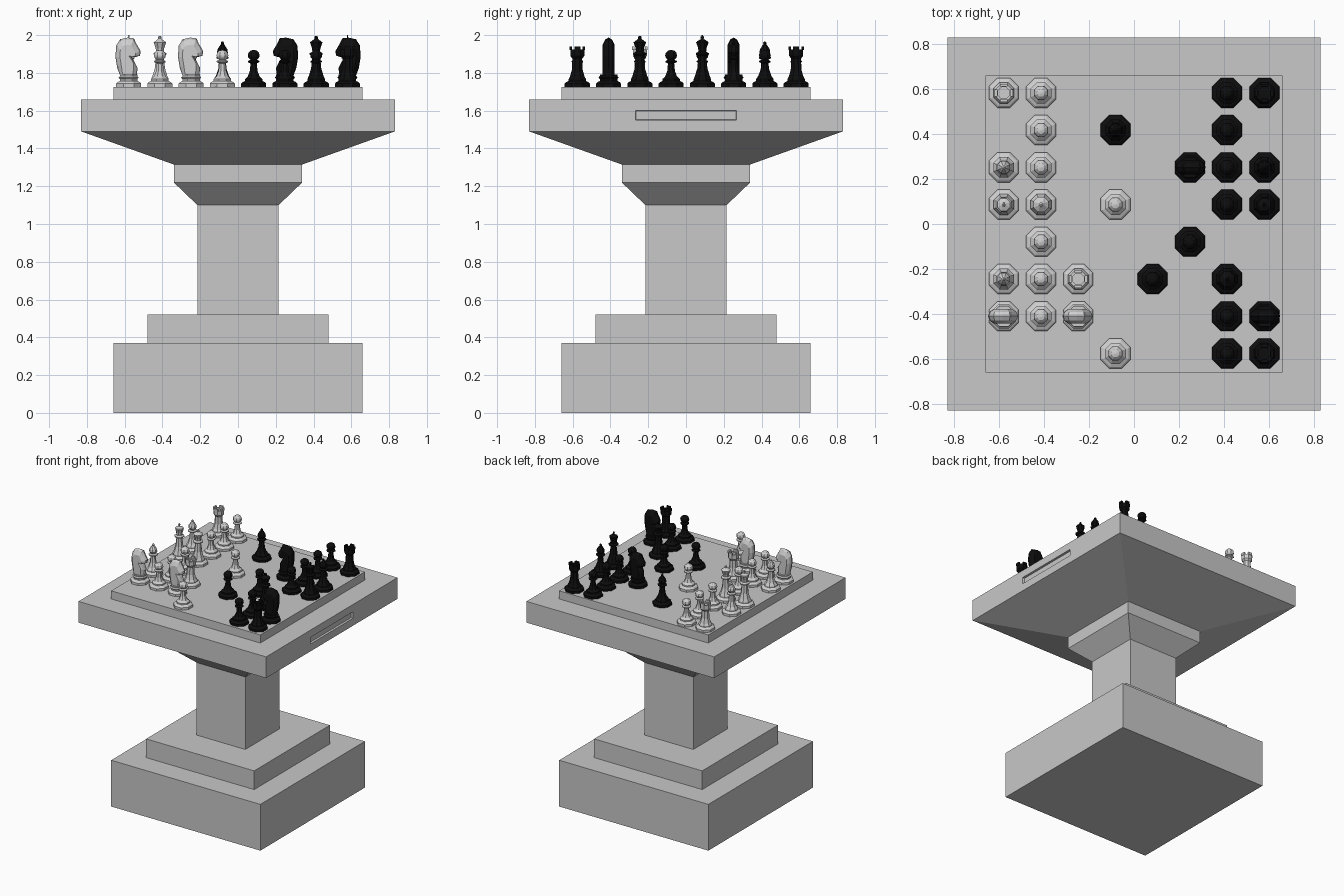
import bpy, bmesh, math
from mathutils import Matrix, Vector

if "Cube" in bpy.data.objects:
    bpy.data.objects.remove(bpy.data.objects["Cube"])


def mat(name, v):
    m = bpy.data.materials.new(name)
    m.diffuse_color = (v, v, v, 1)
    m.use_nodes = True
    m.node_tree.nodes["Principled BSDF"].inputs["Base Color"].default_value = m.diffuse_color
    return m


STONE = mat("grey stone", 0.58)
LIGHT = mat("light piece", 0.62)
DARK = mat("black piece", 0.004)


def lathe(bm, prof, n, off):
    """Stack n-sided rings from (radius, z) points and cap both ends."""
    rings = [[bm.verts.new((r * math.cos(off + 2 * math.pi * k / n),
                            r * math.sin(off + 2 * math.pi * k / n), z))
              for k in range(n)] for r, z in prof]
    for a, b in zip(rings, rings[1:]):
        for k in range(n):
            bm.faces.new((a[k], a[(k + 1) % n], b[(k + 1) % n], b[k]))
    bm.faces.new(rings[0][::-1])
    bm.faces.new(rings[-1])


def box(bm, c, s, rot=0):
    m = (Matrix.Rotation(rot, 4, 'Z') @ Matrix.Translation(c)
         @ Matrix.Diagonal((*s, 1)))
    bmesh.ops.create_cube(bm, size=1, matrix=m)


def to_mesh(bm, name, m):
    bmesh.ops.recalc_face_normals(bm, faces=bm.faces)
    me = bpy.data.meshes.new(name)
    bm.to_mesh(me)
    bm.free()
    me.materials.append(m)
    return me


def add(name, me, loc=(0, 0, 0), rot=0):
    o = bpy.data.objects.new(name, me)
    o.location = loc
    o.rotation_euler.z = rot
    bpy.context.collection.objects.link(o)
    return o


def square_part(name, prof):
    bm = bmesh.new()
    lathe(bm, [(h * math.sqrt(2), z) for h, z in prof], 4, math.pi / 4)
    return add(name, to_mesh(bm, name, STONE))


# Pedestal table
square_part("base_block", [(.66, 0), (.66, .37)])
square_part("base_step", [(.478, .37), (.478, .52)])
square_part("column", [(.215, .52), (.215, 1.10), (.34, 1.22), (.34, 1.315)])
top = square_part("table_top", [(.34, 1.315), (.83, 1.49), (.83, 1.66)])
square_part("board", [(.66, 1.66), (.66, 1.725)])

# Shallow recessed panel on the right side of the top
bm = bmesh.new()
box(bm, (.84, 0, 1.575), (.05, .55, .065))
for v in bm.verts:
    if v.co.x < .83:
        v.co.y *= .96
        v.co.z = 1.575 + (v.co.z - 1.575) * .7
cutter = add("panel_cutter", to_mesh(bm, "panel_cutter", STONE))
cutter.hide_render = True
mod = top.modifiers.new("recess", 'BOOLEAN')
mod.operation = 'DIFFERENCE'
mod.object = cutter
mod.solver = 'EXACT'
bpy.context.view_layer.objects.active = top
bpy.ops.object.modifier_apply(modifier=mod.name)
bpy.data.objects.remove(cutter)

# Turned profiles of the pieces, all on a shared foot
FOOT = [(.072, 0), (.072, .018), (.064, .026), (.05, .032), (.05, .042)]
PROFILES = {
    'pawn': [(.034, .056), (.022, .085), (.018, .125), (.033, .132), (.033, .138),
             (.019, .144), (.031, .156), (.034, .168), (.03, .182), (.018, .193), (.004, .196)],
    'rook': [(.042, .055), (.031, .09), (.028, .15), (.04, .165), (.04, .2),
             (.027, .2), (.027, .188)],
    'bishop': [(.037, .06), (.024, .095), (.019, .145), (.034, .152), (.034, .159),
               (.02, .165), (.031, .182), (.028, .2), (.013, .222), (.008, .226),
               (.01, .234), (.003, .242)],
    'queen': [(.042, .06), (.029, .1), (.022, .165), (.037, .172), (.037, .18),
              (.022, .187), (.024, .205), (.036, .237), (.028, .242), (.014, .252),
              (.01, .256), (.01, .266), (.003, .271)],
    'king': [(.042, .06), (.029, .1), (.022, .165), (.037, .172), (.037, .18),
             (.022, .187), (.025, .21), (.033, .237), (.03, .243), (.012, .25), (.006, .254)],
    'knight': [(.058, .05), (.05, .058), (.05, .066)],
}
# Side outline of the horse head, facing +x
HEAD = [(-.045, .06), (-.06, .10), (-.07, .16), (-.066, .22), (-.045, .253), (-.005, .262),
        (.028, .258), (.038, .235), (.064, .19), (.06, .166), (.04, .16),
        (.008, .168), (.03, .135), (.048, .10), (.042, .06)]


def piece_mesh(kind, m):
    bm = bmesh.new()
    lathe(bm, FOOT + PROFILES[kind], 8, math.pi / 8)
    if kind == 'rook':          # battlements
        for k in range(4):
            box(bm, (.034, 0, .205), (.013, .032, .02), k * math.pi / 2)
    if kind == 'king':          # cross finial
        box(bm, (0, 0, .262), (.007, .007, .026))
        box(bm, (0, 0, .264), (.007, .02, .007))
    if kind == 'knight':        # head: three outlines, narrow at the sides
        c = Vector((-.008, .16))
        rows = []
        for y, s in ((-.032, .62), (-.018, .9), (0, 1), (.018, .9), (.032, .62)):
            rows.append([bm.verts.new((c.x + (x - c.x) * s, y,
                                       z if z < .07 else c.y + (z - c.y) * s))
                         for x, z in HEAD])
        n = len(HEAD)
        for a, b in zip(rows, rows[1:]):
            for k in range(n):
                bm.faces.new((a[k], a[(k + 1) % n], b[(k + 1) % n], b[k]))
        bm.faces.new(rows[0])
        bm.faces.new(rows[-1][::-1])
    return to_mesh(bm, kind, m)


# Game position, capitals are light; rows run from +y to -y, columns from -x to +x
ROWS = ["RP....pr", ".P.b..p.", "BP...npb", "KQ.P..pk",
        ".P...p..", "BPR.p.q.", "NPN...pn", "...P..pr"]
KIND = dict(p='pawn', r='rook', b='bishop', q='queen', k='king', n='knight')
cache = {}
for j, row in enumerate(ROWS):
    for i, ch in enumerate(row):
        if ch == '.':
            continue
        light = ch.isupper()
        if ch not in cache:
            cache[ch] = piece_mesh(KIND[ch.lower()], LIGHT if light else DARK)
        name = ("light_" if light else "dark_") + KIND[ch.lower()]
        add(name, cache[ch], (-.579 + .1655 * i, .583 - .1655 * j, 1.725),
            0 if light else math.pi)
